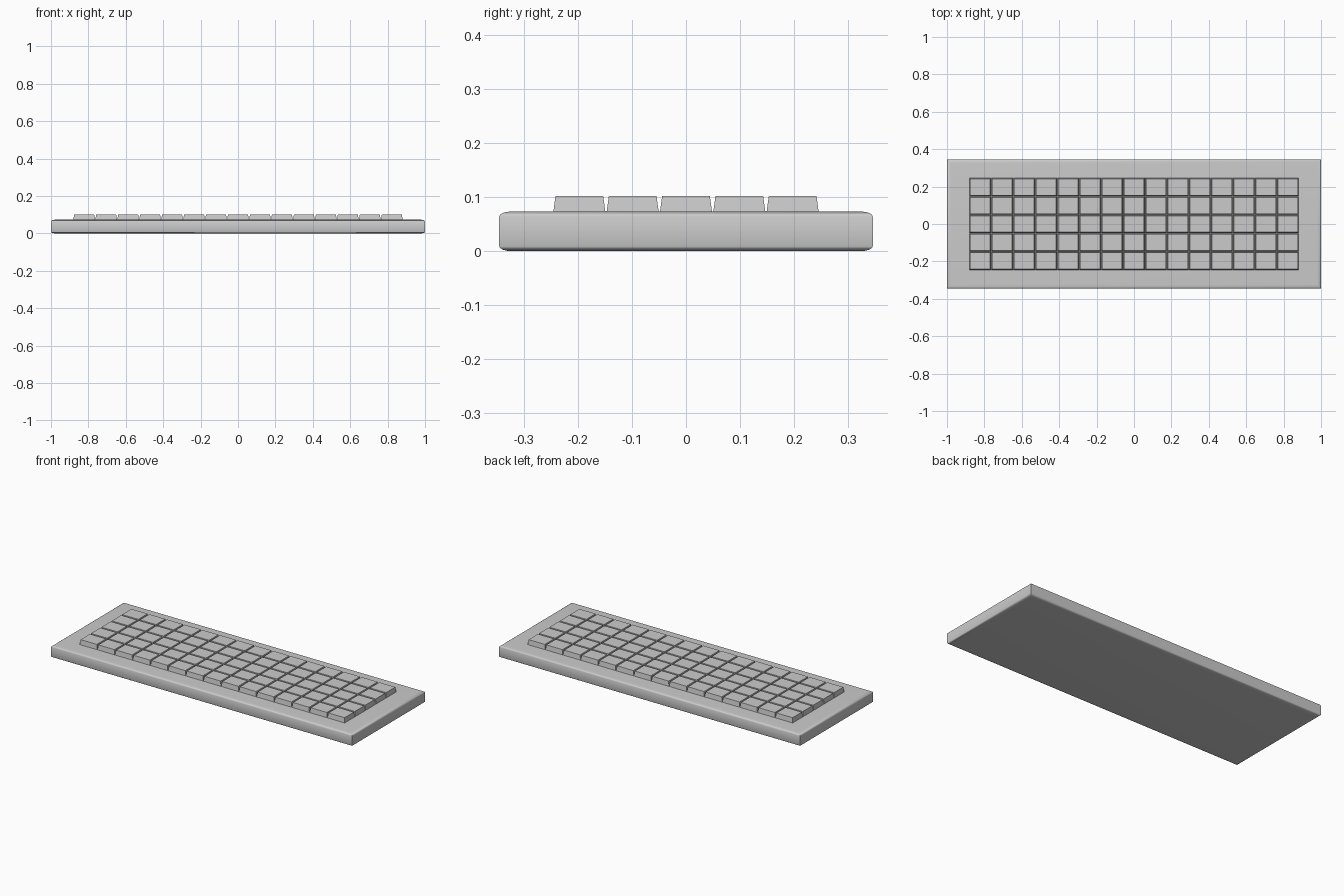
import bpy, bmesh, math

if "Cube" in bpy.data.objects:
    bpy.data.objects.remove(bpy.data.objects["Cube"])


def loft(name, rings):
    """Closed solid from rectangular rings (half_x, half_y, z), bottom to top."""
    bm = bmesh.new()
    loops = [[bm.verts.new((sx * hx, sy * hy, z))
              for sx, sy in ((-1, -1), (1, -1), (1, 1), (-1, 1))]
             for hx, hy, z in rings]
    for a, b in zip(loops, loops[1:]):
        for i in range(4):
            j = (i + 1) % 4
            bm.faces.new((a[i], a[j], b[j], b[i]))
    bm.faces.new(loops[0][::-1])
    bm.faces.new(loops[-1])
    mesh = bpy.data.meshes.new(name)
    bm.to_mesh(mesh)
    bm.free()
    obj = bpy.data.objects.new(name, mesh)
    bpy.context.collection.objects.link(obj)
    return obj


# Keyboard case: flat slab with softly rolled top and bottom rims
HX, HY, H = 1.0, 0.345, 0.073
ROLL_XY, ROLL_Z, STEPS = 0.022, 0.009, 4
rim = []
for k in range(STEPS + 1):
    a = math.pi / 2 * k / STEPS
    rim.append((ROLL_XY * (1 - math.sin(a)), ROLL_Z * (1 - math.cos(a))))
rings = [(HX - d, HY - d, z) for d, z in rim]
rings += [(HX - d, HY - d, H - z) for d, z in reversed(rim)]
case = loft("case", sorted(rings, key=lambda r: r[2]))
bpy.context.view_layer.objects.active = case
case.select_set(True)
bpy.ops.object.shade_smooth_by_angle(angle=math.radians(35))

# Keycaps: tapered blocks in a 15 x 5 grid sharing one mesh
COLS, ROWS, PX, PY = 15, 5, 0.1175, 0.0985
key_mesh = None
for r in range(ROWS):
    for c in range(COLS):
        name = f"key_row{r + 1}_col{c + 1}"
        if key_mesh is None:
            key = loft(name, [(0.0575, 0.048, H), (0.0535, 0.044, 0.102)])
            key_mesh = key.data
            key_mesh.name = "keycap"
        else:
            key = bpy.data.objects.new(name, key_mesh)
            bpy.context.collection.objects.link(key)
        key.location = ((c - (COLS - 1) / 2) * PX, (r - (ROWS - 1) / 2) * PY, 0)
